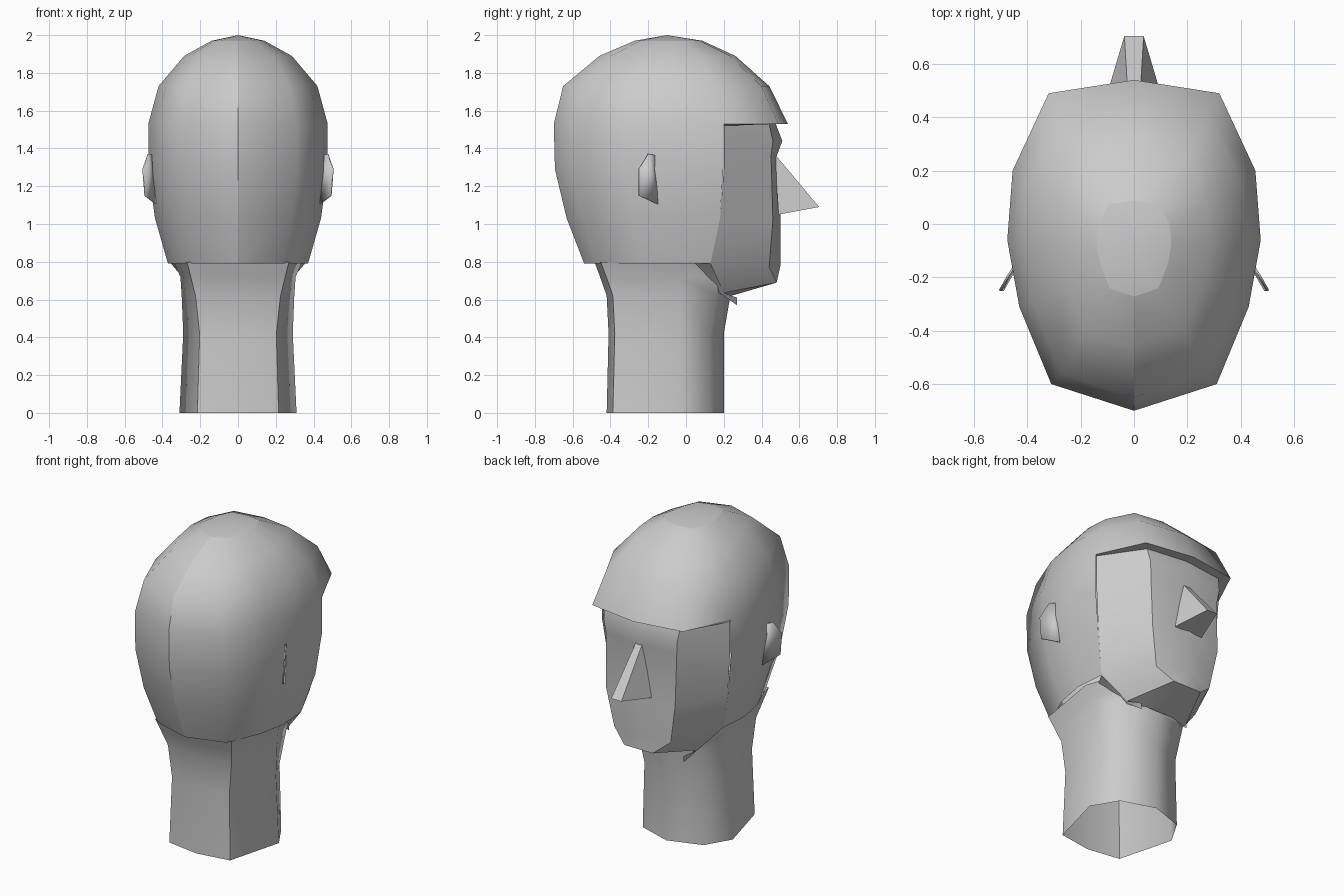
import bpy, bmesh
from math import radians

cube = bpy.data.objects.get("Cube")
if cube:
    bpy.data.objects.remove(cube)

clay = bpy.data.materials.new("light grey")
clay.use_nodes = True
clay.diffuse_color = (0.6, 0.6, 0.6, 1)
clay.node_tree.nodes["Principled BSDF"].inputs["Base Color"].default_value = (0.6, 0.6, 0.6, 1)


def finish(name, bm, angle, sharp=None, mirror=True):
    """Mirror a half across x, shade by angle and by rule, and link it."""
    if mirror:
        bmesh.ops.mirror(bm, geom=bm.verts[:] + bm.edges[:] + bm.faces[:],
                         axis='X', merge_dist=0.001)
    bmesh.ops.recalc_face_normals(bm, faces=bm.faces)
    for f in bm.faces:
        f.smooth = True
    for e in bm.edges:
        bend = e.calc_face_angle(0) if len(e.link_faces) == 2 else 0
        e.smooth = bend < radians(angle) and not (sharp and sharp(e))
    mesh = bpy.data.meshes.new(name)
    bm.to_mesh(mesh)
    bm.free()
    mesh.materials.append(clay)
    obj = bpy.data.objects.new(name, mesh)
    bpy.context.scene.collection.objects.link(obj)
    return obj


def loft(bm, rows):
    """Skin rows of points that all have the same count."""
    grid = [[bm.verts.new(p) for p in row] for row in rows]
    for a, b in zip(grid, grid[1:]):
        for i in range(len(a) - 1):
            bm.faces.new((a[i], a[i + 1], b[i + 1], b[i]))
    return grid


# Skull: half outline scaled up the head, cut open for the face below the brow
outline = [(0, .54), (.32, .49), (.455, .2), (.475, -.06), (.43, -.31), (.31, -.6), (0, -.7)]
MID = -.08


def ring(z, sx, front, back, start=0):
    return [(x * sx, MID + (y - MID) * (front if y > MID else back), z)
            for x, y in outline[start:]]


bm = bmesh.new()
upper = loft(bm, [ring(1.97, .295, .27, .31), ring(1.89, .6, .55, .61),
                  ring(1.73, .885, .84, .92), ring(1.53, 1, 1, 1)])
apex = bm.verts.new((0, -.1, 2))
for a, b in zip(upper[0], upper[0][1:]):
    bm.faces.new((apex, a, b))
loft(bm, [ring(1.53, 1, 1, 1, 2), ring(1.29, 1, .99, .99, 2),
          ring(1.03, .925, .93, .89, 2), ring(.79, .78, .75, .74, 2)])
bmesh.ops.remove_doubles(bm, verts=bm.verts, dist=.0005)


def skull_sharp(e):
    a, b = (v.co for v in e.verts)
    crown = abs(a.z - 1.97) + abs(b.z - 1.97) < .001
    seam = abs(a.x) + abs(b.x) < .001 and max(a.y, b.y) < -.2
    return crown or seam


finish("skull", bm, 54, skull_sharp)

# Face: brow underside, forehead, cheeks, chin and underside of the jaw
bm = bmesh.new()
loft(bm, [
    [(0, .54, 1.53), (.32, .49, 1.53), (.455, .2, 1.53)],
    [(0, .475, 1.53), (.27, .44, 1.53), (.453, .2, 1.52)],
    [(0, .51, 1.44), (.26, .46, 1.44), (.453, .2, 1.44)],
    [(0, .48, 1.36), (.25, .45, 1.36), (.45, .2, 1.29)],
    [(0, .5, 1.05), (.245, .46, 1.02), (.42, .18, 1.03)],
    [(0, .5, .78), (.2, .44, .77), (.355, .13, .79)],
    [(0, .48, .69), (.1, .48, .69), (.22, .2, .635)],
    [(0, .24, .62), (.1, .24, .62), (.21, .18, .64)],
])
bmesh.ops.remove_doubles(bm, verts=bm.verts, dist=.0005)
finish("face", bm, 38)

# Turned-in lip along the back of the jaw
bm = bmesh.new()
loft(bm, [[(.355, .13, .79), (.22, .2, .635), (.17, .27, .61)],
          [(.31, .05, .79), (.2, .17, .64), (.17, .27, .57)]])
finish("jaw_lip", bm, 38)

# Neck: open tube with four crisp corners
bm = bmesh.new()
rows = []
for z, side, edge, front, back in [(0, .31, .215, .2, -.42), (.42, .29, .203, .2, -.41),
                                   (.62, .298, .225, .235, -.42), (.72, .305, .25, .24, -.455),
                                   (.8, .34, .27, .24, -.485)]:
    rows.append([(0, front, z), (edge, front - .07, z), (side, -.03, z),
                 (edge, back + .033, z), (0, back, z)])
loft(bm, rows)
finish("neck", bm, 53)

# Nose: wedge with a flat ridge
bm = bmesh.new()
top, tip, base, root = [(.022, .47, 1.37), (.036, .705, 1.09), (.1, .49, 1.05), (0, .49, 1.05)]
centre = [(0, p[1], p[2]) for p in (top, tip)]
for pts in ([centre[0], top, tip, centre[1]], [top, base, tip], [centre[1], tip, base, root]):
    bm.faces.new([bm.verts.new(p) for p in pts])
bmesh.ops.remove_doubles(bm, verts=bm.verts, dist=.0005)
finish("nose", bm, 20)

# Ears: thin flared plates
for side, name in ((1, "left_ear"), (-1, "right_ear")):
    bm = bmesh.new()
    pts = [(.453, -.165, 1.365), (.475, -.2, 1.37), (.503, -.25, 1.29),
           (.492, -.25, 1.15), (.435, -.15, 1.105)]
    bm.faces.new([bm.verts.new((side * x, y, z)) for x, y, z in pts])
    ear = finish(name, bm, 20, mirror=False)
    plate = ear.modifiers.new("thickness", 'SOLIDIFY')
    plate.thickness = .008
    plate.offset = 0
